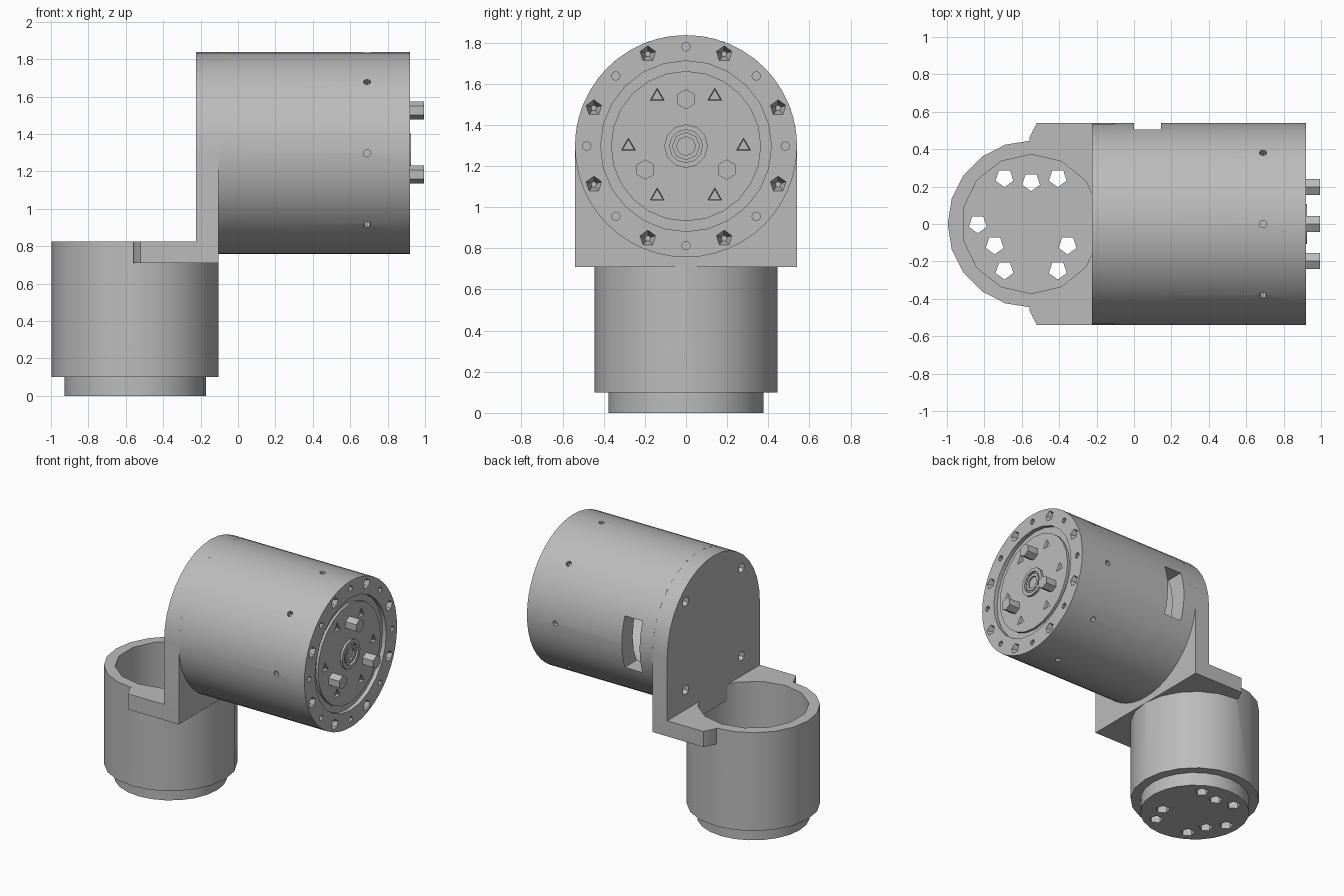
import bpy, bmesh
from math import cos, sin, pi, radians
from mathutils import Vector, Matrix

if "Cube" in bpy.data.objects:
    bpy.data.objects.remove(bpy.data.objects["Cube"])

grey = bpy.data.materials.new("Machined grey")
grey.use_nodes = True
grey.diffuse_color = (0.5, 0.5, 0.5, 1)
grey.node_tree.nodes["Principled BSDF"].inputs["Base Color"].default_value = grey.diffuse_color

AXIS_Z = 1.297     # height of the motor axis
FACE_X = 0.92      # output face of the motor
CUP_X = -0.55      # axis of the lower cup
X, Z = Vector((1, 0, 0)), Vector((0, 0, 1))


def to_object(name, bm):
    bmesh.ops.recalc_face_normals(bm, faces=bm.faces)
    mesh = bpy.data.meshes.new(name)
    bm.to_mesh(mesh)
    bm.free()
    mesh.materials.append(grey)
    obj = bpy.data.objects.new(name, mesh)
    bpy.context.collection.objects.link(obj)
    return obj


def rod(bm, start, direction, length, r, sides, r2=None):
    """Add a capped prism or cone running from start along direction."""
    d = Vector(direction).normalized()
    mat = (Matrix.Translation(Vector(start) + d * length / 2)
           @ d.to_track_quat('Z', 'Y').to_matrix().to_4x4())
    bmesh.ops.create_cone(bm, cap_ends=True, segments=sides, radius1=r,
                          radius2=r if r2 is None else r2, depth=length, matrix=mat)


def single(name, *args):
    bm = bmesh.new()
    rod(bm, *args)
    return to_object(name, bm)


def extrude(name, points, offset):
    bm = bmesh.new()
    face = bm.faces.new([bm.verts.new(p) for p in points])
    out = bmesh.ops.extrude_face_region(bm, geom=[face])["geom"]
    bmesh.ops.translate(bm, vec=offset, verts=[v for v in out if isinstance(v, bmesh.types.BMVert)])
    return to_object(name, bm)


def boolean(obj, tool, operation='DIFFERENCE'):
    mod = obj.modifiers.new("cut", 'BOOLEAN')
    mod.operation, mod.object, mod.solver = operation, tool, 'EXACT'
    bpy.context.view_layer.objects.active = obj
    bpy.ops.object.modifier_apply(modifier=mod.name)
    bpy.data.objects.remove(tool)


def on_axis(x, r, degrees):
    """Point around the motor axis."""
    a = radians(degrees)
    return Vector((x, r * cos(a), AXIS_Z + r * sin(a)))


# Motor housing: thick tube
housing = single("motor_housing", (-0.105, 0, AXIS_Z), X, FACE_X + 0.105, 0.54, 48)
boolean(housing, single("cutter", (-0.2, 0, AXIS_Z), X, 1.4, 0.415, 24))
bm = bmesh.new()
for k in range(8):
    a = 45 * k
    # Rim screw holes, rim drill points and radial screw holes
    rod(bm, on_axis(FACE_X + 0.02, 0.483, a), -X, 0.07, 0.021, 8)
    rod(bm, on_axis(FACE_X + 0.01, 0.485, a + 22.5), -X, 0.07, 0.044, 5, 0.015)
    outward = on_axis(0, 1, a) - on_axis(0, 0, a)
    rod(bm, on_axis(0.69, 0.5, a), outward, 0.08, 0.02, 8)
boolean(housing, to_object("cutter", bm))

# Cable window through the back of the housing
bm = bmesh.new()
bmesh.ops.create_cube(bm, size=1, matrix=Matrix.Translation((0.073, 0.5, AXIS_Z))
                      @ Matrix.Diagonal((0.145, 0.3, 0.38, 1)))
boolean(housing, to_object("cutter", bm))

# Groove floor and output disc
groove = single("groove_ring", (0.78, 0, AXIS_Z), X, 0.11, 0.418, 24)
disc = single("output_disc", (0.8, 0, AXIS_Z), X, 0.108, 0.365, 24)
bm = bmesh.new()
for k in range(6):
    rod(bm, on_axis(0.92, 0.28, 60 * k), -X, 0.07, 0.045, 3, 0.015)
boolean(disc, to_object("cutter", bm))

# Three drive pegs
bm = bmesh.new()
for a in (90, 210, 330):
    rod(bm, on_axis(0.88, 0.228, a), X, 0.115, 0.049, 6)
pegs = to_object("drive_pegs", bm)

# Central hub: two nested sleeves
hub_parts = []
for name, r, bore, sides, end in (("hub_sleeve", 0.106, 0.08, 12, 0.925),
                                  ("hub_core", 0.068, 0.046, 8, 0.92)):
    sleeve = single(name, (0.88, 0, AXIS_Z), X, end - 0.88, r, sides)
    boolean(sleeve, single("cutter", (0.85, 0, AXIS_Z), X, 0.2, bore, sides))
    hub_parts.append(sleeve)

# Upright mounting plate: round top, square foot
outline = [(-0.225, 0.54, 0.71)]
outline += [on_axis(-0.225, 0.54, 180 * k / 18) for k in range(19)]
outline += [(-0.225, -0.54, 0.71)]
plate = extrude("mounting_plate", outline, X * 0.12)
bm = bmesh.new()
for k in range(4):
    rod(bm, on_axis(-0.25, 0.46, 45 + 90 * k), X, 0.1, 0.035, 6)
boolean(plate, to_object("cutter", bm))

# Lower cup with its shelf, bored hollow
cup = single("lower_cup", (CUP_X, 0, 0.1), Z, 0.725, 0.446, 20)
shelf = extrude("shelf", [(-0.105, 0.54, 0.71), (-0.52, 0.54, 0.71), (-0.56, 0.46, 0.71),
                          (-0.56, -0.46, 0.71), (-0.52, -0.54, 0.71), (-0.105, -0.54, 0.71)],
                Z * 0.115)
boolean(cup, shelf, 'UNION')
boolean(cup, single("cutter", (CUP_X, 0, 0), Z, 1, 0.372, 14))

# Cup base with through holes
base = single("cup_base", (CUP_X, 0, 0), Z, 0.105, 0.378, 24)
bm = bmesh.new()
for r, angles in ((0.285, (60, 120, 180, 240, 300)), (0.225, (90, 210, 330))):
    for a in map(radians, angles):
        rod(bm, (CUP_X + r * cos(a), r * sin(a), -0.1), Z, 0.4, 0.05, 5)
boolean(base, to_object("cutter", bm))

# Smooth the round walls, keep machined edges crisp
bpy.ops.object.select_all(action='DESELECT')
for obj in (housing, groove, disc, plate, cup, base):
    obj.select_set(True)
bpy.context.view_layer.objects.active = housing
bpy.ops.object.shade_smooth_by_angle(angle=radians(32))
